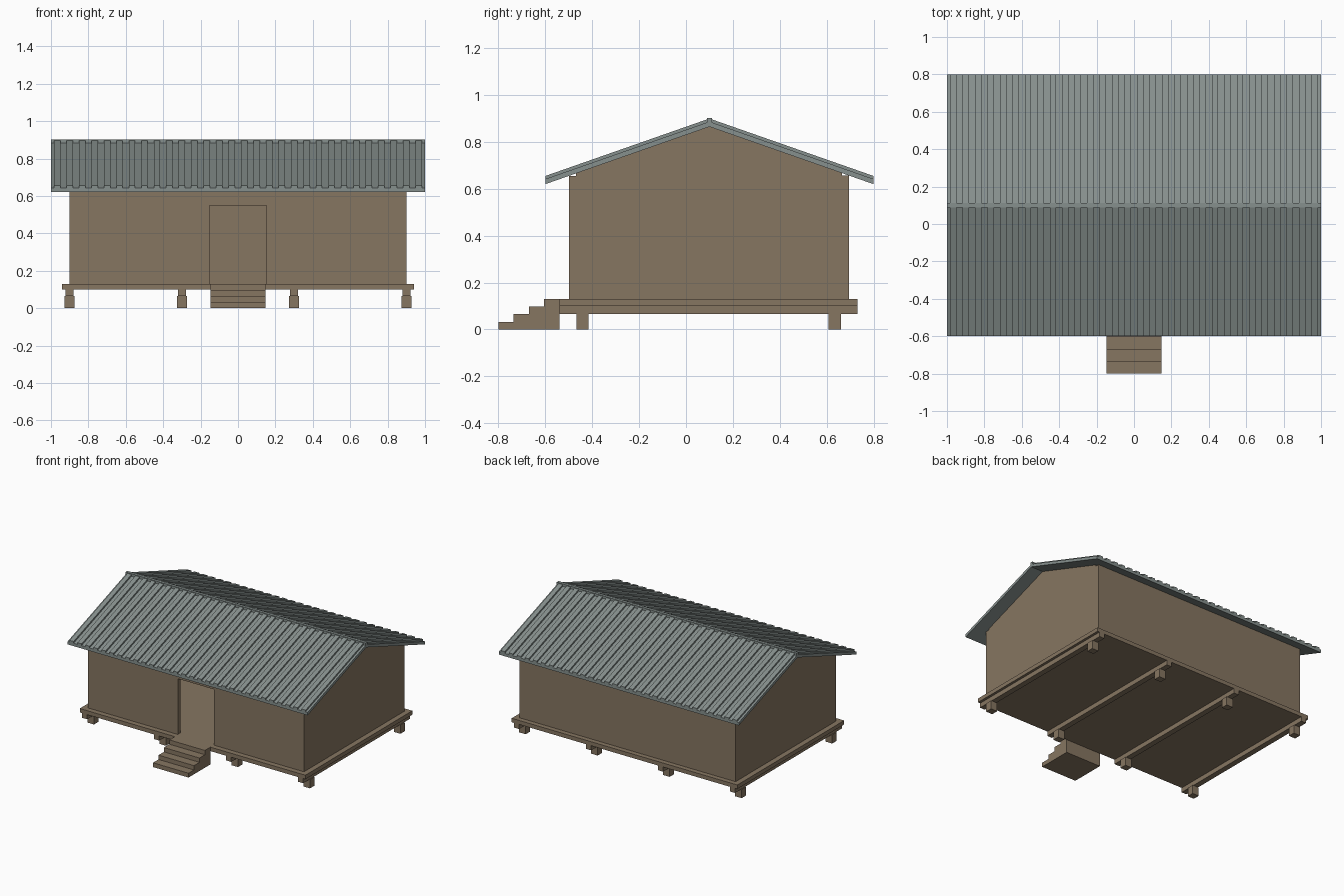
import bpy, bmesh

if "Cube" in bpy.data.objects:
    bpy.data.objects.remove(bpy.data.objects["Cube"])


def material(name, rgb):
    m = bpy.data.materials.new(name)
    m.diffuse_color = (*rgb, 1)
    m.use_nodes = True
    m.node_tree.nodes["Principled BSDF"].inputs["Base Color"].default_value = m.diffuse_color
    return m


WOOD = material("brown wood", (0.24, 0.18, 0.12))
METAL = material("grey roof metal", (0.24, 0.28, 0.27))


def prism(name, profile, a, b, mat, axis="X"):
    """Extrude a closed profile from a to b: (y, z) points along X, (x, z) along Y."""
    bm = bmesh.new()

    def place(p, t):
        return bm.verts.new((t, p[0], p[1]) if axis == "X" else (p[0], t, p[1]))

    start = [place(p, a) for p in profile]
    end = [place(p, b) for p in profile]
    bm.faces.new(start)
    bm.faces.new(end)
    n = len(profile)
    for i in range(n):
        j = (i + 1) % n
        bm.faces.new((start[i], start[j], end[j], end[i]))
    bmesh.ops.recalc_face_normals(bm, faces=bm.faces)
    mesh = bpy.data.meshes.new(name)
    bm.to_mesh(mesh)
    bm.free()
    mesh.materials.append(mat)
    ob = bpy.data.objects.new(name, mesh)
    bpy.context.collection.objects.link(ob)
    return ob


def box(name, x0, x1, y0, y1, z0, z1, mat):
    return prism(name, [(y0, z0), (y1, z0), (y1, z1), (y0, z1)], x0, x1, mat)


RIDGE, EAVE_F, EAVE_B = 0.10, -0.60, 0.80
SLOPE = 0.35


def under(y):
    """Height of the roof underside at depth y."""
    return 0.865 - SLOPE * abs(y - RIDGE)


# Posts, beams and deck
for x in (-0.9, -0.3, 0.3, 0.9):
    for y in (-0.442, 0.635):
        box("post", x - 0.027, x + 0.027, y - 0.026, y + 0.026, 0, 0.065, WOOD)
    box("floor_beam", x - 0.021, x + 0.021, -0.54, 0.732, 0.065, 0.10, WOOD)
box("deck", -0.94, 0.94, -0.54, 0.732, 0.10, 0.13, WOOD)

# Front stairs as one stepped profile
steps = [(-0.54, 0)]
for i in range(4):
    y = -0.80 + 0.065 * i
    steps += [(y, 0.0325 * i), (y, 0.0325 * (i + 1))]
steps.append((-0.54, 0.13))
prism("stairs", steps, -0.148, 0.148, WOOD)

# Walls, with an open doorway in the front
WX, WF, WB, T, BASE = 0.90, -0.50, 0.695, 0.03, 0.13
door, head = 0.152, 0.55
top = under(WF)
prism("front_wall", [(-WX, BASE), (-door, BASE), (-door, head), (door, head), (door, BASE),
                     (WX, BASE), (WX, top), (-WX, top)], WF, WF + T, WOOD, "Y")
box("back_wall", -WX, WX, WB - T, WB, BASE, under(WB), WOOD)
gable = [(WF + T, BASE), (WB - T, BASE), (WB - T, under(WB - T)),
         (RIDGE, under(RIDGE)), (WF + T, under(WF + T))]
for s in (-1, 1):
    prism("gable_wall", gable, s * (WX - T), s * WX, WOOD)

# Roof sheets with raised ribs, and the ridge cap
SHEET, RIB, COUNT = 0.022, 0.013, 30
for eave, side in ((EAVE_F, "front"), (EAVE_B, "back")):
    def band(lo, hi):
        return [(eave, under(eave) + lo), (RIDGE, under(RIDGE) + lo),
                (RIDGE, under(RIDGE) + hi), (eave, under(eave) + hi)]
    prism(side + "_roof_sheet", band(0, SHEET), -1, 1, METAL)
    pitch = 2 / COUNT
    for i in range(COUNT):
        x = -1 + pitch * (i + 0.5)
        prism(side + "_roof_rib", band(SHEET, SHEET + RIB), x - 0.017, x + 0.017, METAL)
box("ridge_cap", -1, 1, RIDGE - 0.011, RIDGE + 0.011, 0.882, 0.902, METAL)
